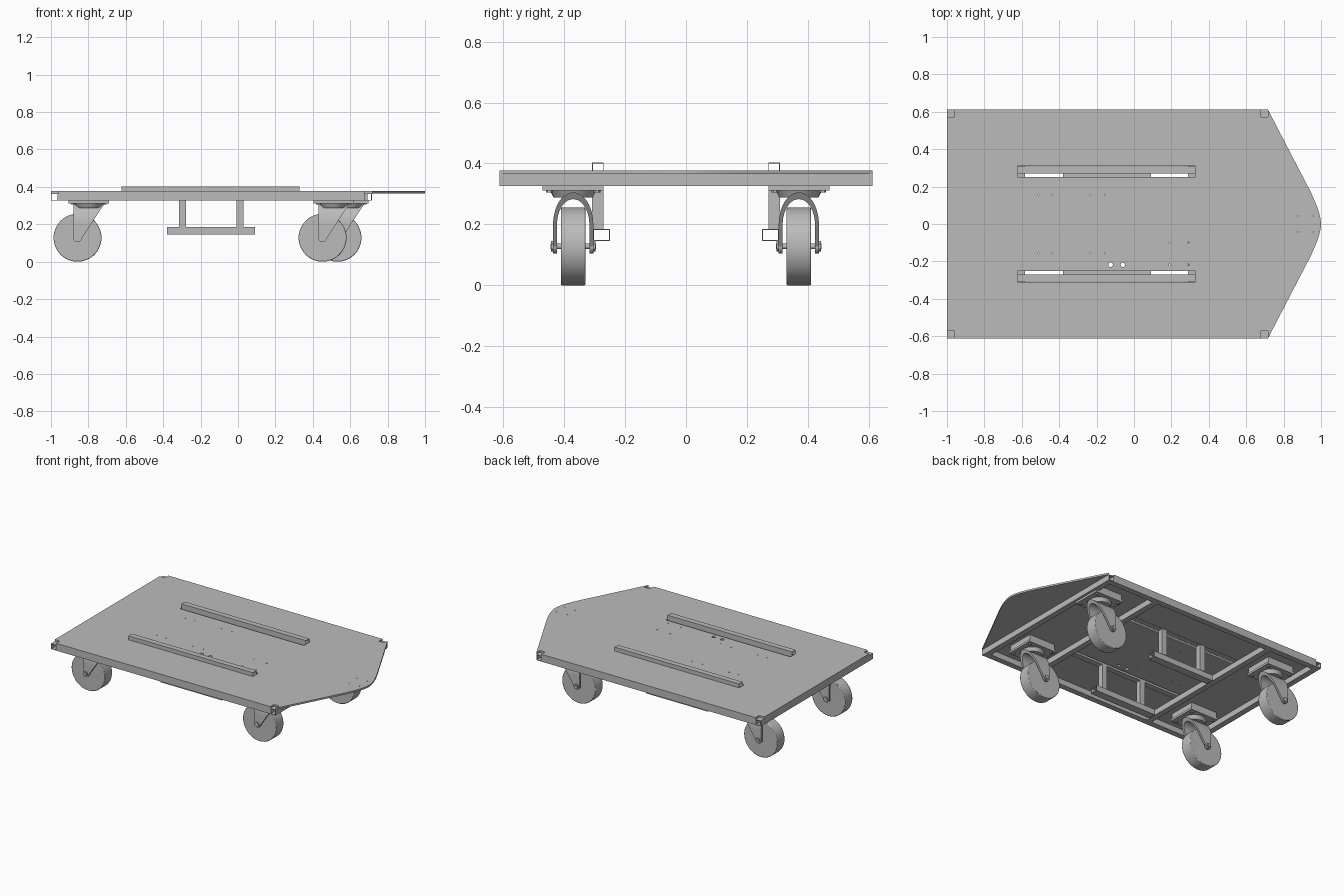
import bpy
import bmesh
import math
from mathutils import Matrix, Vector

if "Cube" in bpy.data.objects:
    bpy.data.objects.remove(bpy.data.objects["Cube"], do_unlink=True)

grey = bpy.data.materials.new("light_grey")
grey.use_nodes = True
colour = (0.5, 0.5, 0.5, 1)
grey.diffuse_color = colour
grey.node_tree.nodes["Principled BSDF"].inputs["Base Color"].default_value = colour


def finish(name, bm, smooth=False):
    bmesh.ops.recalc_face_normals(bm, faces=bm.faces)
    mesh = bpy.data.meshes.new(name)
    bm.to_mesh(mesh)
    bm.free()
    mesh.materials.append(grey)
    obj = bpy.data.objects.new(name, mesh)
    bpy.context.collection.objects.link(obj)
    if smooth:
        bpy.ops.object.select_all(action='DESELECT')
        obj.select_set(True)
        bpy.context.view_layer.objects.active = obj
        bpy.ops.object.shade_smooth_by_angle(angle=math.radians(35))
    return obj


def prism(name, loops, lo, hi, axis='z'):
    """Extrude an outline with holes along an axis."""
    place = {'x': lambda u, v, w: (w, u, v),
             'y': lambda u, v, w: (u, w, v),
             'z': lambda u, v, w: (u, v, w)}[axis]
    bm = bmesh.new()
    for loop in loops:
        verts = [bm.verts.new(place(u, v, lo)) for u, v in loop]
        for a, b in zip(verts, verts[1:] + verts[:1]):
            bm.edges.new((a, b))
    bmesh.ops.triangle_fill(bm, edges=bm.edges[:], use_beauty=True)
    ext = bmesh.ops.extrude_face_region(bm, geom=bm.faces[:], use_keep_orig=True)
    moved = [g for g in ext["geom"] if isinstance(g, bmesh.types.BMVert)]
    bmesh.ops.translate(bm, verts=moved, vec=Vector(place(0, 0, hi - lo)))
    return finish(name, bm)


def rect(u0, u1, v0, v1):
    return [(u0, v0), (u1, v0), (u1, v1), (u0, v1)]


def circle(u, v, r, n=16):
    return [(u + r * math.cos(math.tau * i / n), v + r * math.sin(math.tau * i / n))
            for i in range(n)]


def tube(name, u0, u1, v0, v1, lo, hi, axis, wall=0.004):
    return prism(name, [rect(u0, u1, v0, v1),
                        rect(u0 + wall, u1 - wall, v0 + wall, v1 - wall)], lo, hi, axis)


def cylinder(name, centre, r, depth, axis='z', n=48, r2=None):
    bm = bmesh.new()
    bmesh.ops.create_cone(bm, cap_ends=True, segments=n, radius1=r,
                          radius2=r if r2 is None else r2, depth=depth)
    if axis == 'y':
        bm.transform(Matrix.Rotation(math.pi / 2, 4, 'X'))
    bm.transform(Matrix.Translation(centre))
    return finish(name, bm, n > 8)


# Deck: notched corners, rounded nose, rail slots and drilled holes
half, notch = 0.612, 0.04
base, top, low = 0.365, 0.377, 0.326
front = 0.716
side = [(-1, half - notch), (-1 + notch, half - notch), (-1 + notch, half),
        (front - notch, half), (front - notch, half - notch), (front, half - notch),
        (front, half)]
p0, p1, p2 = Vector((0.935, 0.19)), Vector((0.999, 0.065)), Vector((1, 0))
nose = [tuple(p0 * (1 - t) ** 2 + p1 * 2 * t * (1 - t) + p2 * t * t)
        for t in [i / 10 for i in range(11)]]
upper = side + nose
outline = upper + [(x, -y) for x, y in reversed(upper[:-1])]
loops = [outline]
for s in (-1, 1):
    loops.append(rect(-0.622, 0.33, *sorted((s * 0.252, s * 0.31))))
    loops += [circle(x, s * 0.156, 0.004, 8) for x in (-0.51, -0.44, -0.235, -0.155)]
    loops += [circle(x, s * 0.043, 0.004, 8) for x in (0.88, 0.96)]
loops += [circle(x, y, 0.004, 8) for x in (0.19, 0.29) for y in (-0.1, -0.218)]
loops += [circle(x, -0.218, 0.012) for x in (-0.125, -0.06)]
prism("deck", loops, base, top)

# Hollow frame tubes
tube("rear_frame_tube", -1, -0.96, low, base, -half, half, 'y')
tube("front_frame_tube", front - notch, front, low, base, -half, half, 'y')
for x, label in ((-0.622, "rear"), (0.29, "front")):
    tube(label + "_cross_tube", x, x + notch, low, base, notch - half, half - notch, 'y')

# Side frame, raised rails and the hanging carriers
for s, label in ((-1, "front"), (1, "back")):
    tube(label + "_side_tube", *sorted((s * (half - notch), s * half)), low, base,
         -0.96, front - notch, 'x')
    y0, y1 = sorted((s * 0.27, s * 0.308))
    tube(label + "_rail", y0, y1, base, 0.403, -0.622, 0.33, 'x', 0.003)
    for x in (-0.315, -0.008):
        tube(label + "_post", x, x + 0.038, y0, y1, 0.185, base, 'z', 0.003)
    tube(label + "_carrier", *sorted((s * 0.25, s * 0.305)), 0.146, 0.185,
         -0.38, 0.092, 'x', 0.003)


def fork(name, x, y, axle):
    """Arched caster fork, leaning from the swivel back to the axle."""
    bm = bmesh.new()
    spring = 0.2
    angles = [math.pi * i / 24 for i in range(25)]
    section = [(1, 0, axle)] + [(math.cos(a), math.sin(a), spring) for a in angles]
    section.append((-1, 0, axle))
    rings = []
    for c, h, z in section:
        ring = []
        for width, rise in ((0.066, 0.105), (0.053, 0.083)):
            zz = z + h * rise
            left = x - 0.022
            right = x + 0.024 + 0.66 * (zz - axle)
            pair = [bm.verts.new((px, y + c * width, zz)) for px in (left, right)]
            ring += pair if width > 0.06 else pair[::-1]
        rings.append(ring)
    for a, b in zip(rings, rings[1:]):
        for i in range(4):
            j = (i + 1) % 4
            bm.faces.new((a[i], a[j], b[j], b[i]))
    bm.faces.new(rings[0])
    bm.faces.new(rings[-1])
    finish(name, bm, True)


def caster(label, x, y):
    axle = 0.128
    sx = x + 0.06
    wheel = cylinder(label + "_wheel", (x, y, axle), axle, 0.08, 'y', 64)
    bev = wheel.modifiers.new("rounded_rim", 'BEVEL')
    bev.width, bev.segments, bev.limit_method = 0.004, 2, 'ANGLE'
    fork(label + "_fork", x, y, axle)
    for s in (-1, 1):
        cylinder(label + "_fork_end", (x, y + s * 0.0595, axle), 0.023, 0.013, 'y', 24)
        cylinder(label + "_axle_nut", (x, y + s * 0.069, axle), 0.017, 0.008, 'y', 6)
    cylinder(label + "_axle", (x, y, axle), 0.009, 0.15, 'y', 16)
    # Swivel head, top plate, bolts and spacer up to the deck
    cylinder(label + "_swivel", (sx, y, 0.3), 0.064, 0.024, r2=0.076)
    prism(label + "_top_plate", [rect(sx - 0.107, sx + 0.107, y - 0.1, y + 0.1)],
          0.312, low)
    prism(label + "_spacer", [rect(sx - 0.1, sx + 0.1, y - 0.095, y + 0.095)], low, base)
    for bx in (-0.085, 0.085):
        for by in (-0.078, 0.078):
            cylinder(label + "_bolt", (sx + bx, y + by, 0.309), 0.011, 0.008, n=6)


caster("rear_right_caster", -0.858, -0.37)
caster("rear_left_caster", -0.858, 0.37)
caster("front_right_caster", 0.452, -0.37)
caster("front_left_caster", 0.532, 0.37)
